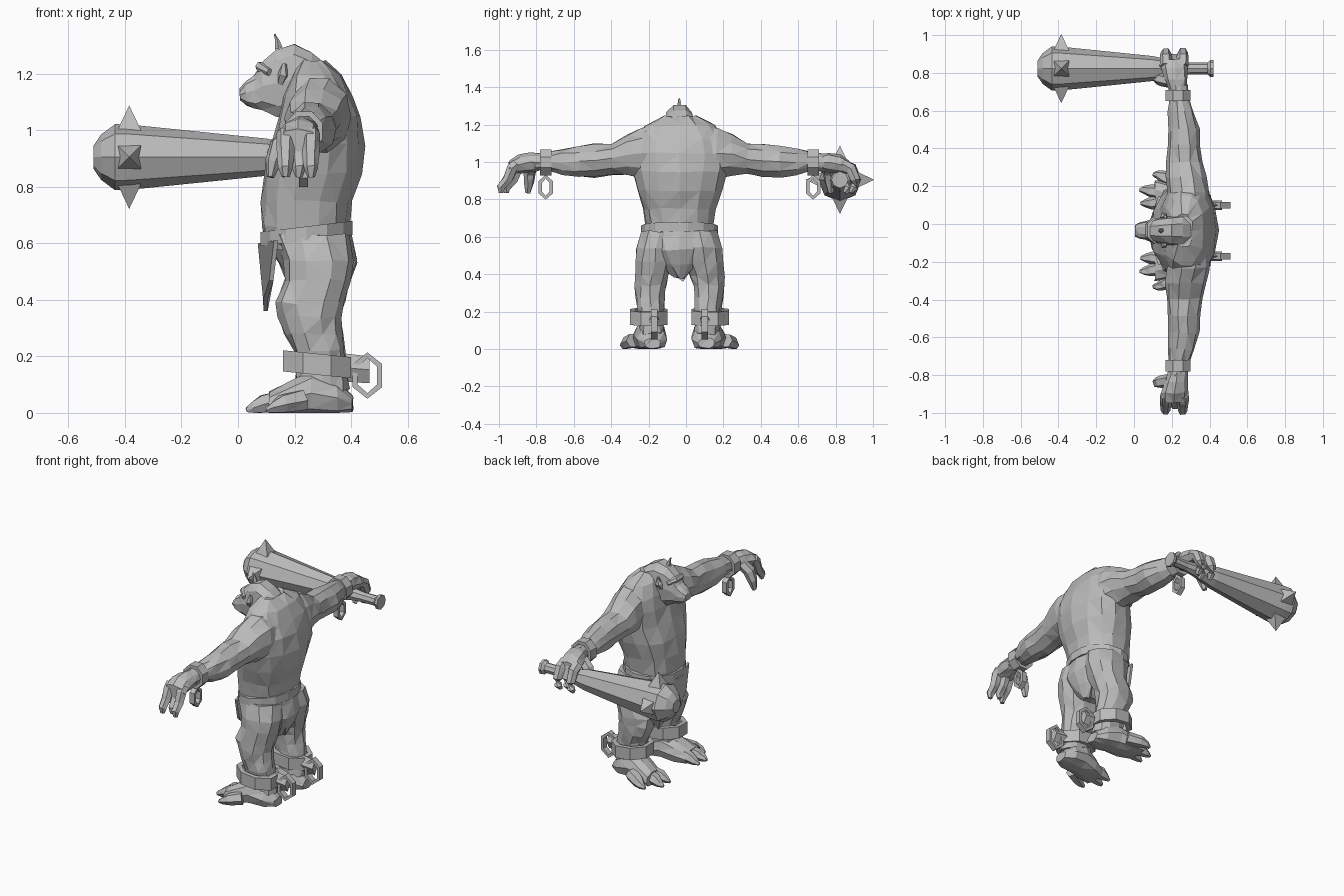
import bpy, bmesh, math, random
from mathutils import Vector

random.seed(4)
MIDLINE = -0.035
cube = bpy.data.objects.get("Cube")
if cube:
    bpy.data.objects.remove(cube, do_unlink=True)

stone = bpy.data.materials.new("stone_grey")
stone.use_nodes = True
GREY = (0.5, 0.5, 0.5, 1)
stone.diffuse_color = GREY
stone.node_tree.nodes["Principled BSDF"].inputs["Base Color"].default_value = GREY


def finish(name, bm, side=1, rough=0):
    """Roughen into facets, mirror to the wanted side and make the object."""
    if rough:
        for vert in bm.verts:
            vert.co += Vector([random.uniform(-rough, rough) for _ in range(3)])
            vert.co.z = max(vert.co.z, 0)
        bmesh.ops.triangulate(bm, faces=bm.faces[:])
    for vert in bm.verts:
        vert.co.y = MIDLINE + side * vert.co.y
    bmesh.ops.recalc_face_normals(bm, faces=bm.faces[:])
    mesh = bpy.data.meshes.new(name)
    bm.to_mesh(mesh)
    bm.free()
    mesh.materials.append(stone)
    obj = bpy.data.objects.new(name, mesh)
    bpy.context.collection.objects.link(obj)
    return obj


def skin(bm, loops):
    """Join rings of points into a closed body."""
    loops = [[bm.verts.new(p) for p in loop] for loop in loops]
    count = len(loops[0])
    for low, high in zip(loops, loops[1:]):
        for i in range(count):
            j = (i + 1) % count
            bm.faces.new((low[i], low[j], high[j], high[i]))
    bm.faces.new(loops[0])
    bm.faces.new(loops[-1])


def loft(name, axis, rings, sides=12, side=1, rough=0.006, power=1):
    """Each ring: place on the axis, then the low and high bound of the other two axes.
    A power below one makes the rings boxier."""
    def swell(value):
        return math.copysign(abs(value) ** power, value)
    loops = []
    for place, a_low, a_high, b_low, b_high in rings:
        loop = []
        for i in range(sides):
            turn = math.tau * i / sides
            point = [(a_low + a_high + (a_high - a_low) * swell(math.cos(turn))) / 2,
                     (b_low + b_high + (b_high - b_low) * swell(math.sin(turn))) / 2]
            point.insert("xyz".index(axis), place)
            loop.append(point)
        loops.append(loop)
    bm = bmesh.new()
    skin(bm, loops)
    return finish(name, bm, side, rough)


def tube(name, points, sides=6, side=1, rough=0.002):
    """Each point: position and radius."""
    spots = [Vector(p[:3]) for p in points]
    loops = []
    for i, point in enumerate(points):
        heading = spots[min(i + 1, len(spots) - 1)] - spots[max(i - 1, 0)]
        turn = heading.to_track_quat("Z", "Y")
        loops.append([spots[i] + turn @ Vector((math.cos(a), math.sin(a), 0)) * point[3]
                      for a in (math.tau * k / sides for k in range(sides))])
    bm = bmesh.new()
    skin(bm, loops)
    return finish(name, bm, side, rough)


def band(name, axis, centre, radii, wall, depth, sides, side=1, tilt=0):
    """Flat-sided hollow ring around an axis."""
    bm = bmesh.new()
    loops = []
    for inset, shift in ((0, -1), (0, 1), (wall, 1), (wall, -1)):
        loop = []
        for i in range(sides):
            turn = math.tau * (i + 0.5) / sides
            point = [(radii[0] - inset) * math.cos(turn), (radii[1] - inset) * math.sin(turn)]
            point.insert("xyz".index(axis), shift * depth / 2)
            point[2] += tilt * point[0]
            loop.append(bm.verts.new(Vector(point) + Vector(centre)))
        loops.append(loop)
    for k in range(4):
        for i in range(sides):
            j = (i + 1) % sides
            here, following = loops[k], loops[(k + 1) % 4]
            bm.faces.new((here[i], here[j], following[j], following[i]))
    return finish(name, bm, side)


# Torso, pelvis and waist band
loft("torso", "z", [
    (0.58, .1, .4, -.185, .185), (0.66, .085, .395, -.185, .185), (0.75, .085, .405, -.2, .2),
    (0.85, .09, .435, -.23, .23), (0.95, .12, .445, -.255, .255), (1.05, .14, .43, -.265, .265),
    (1.12, .155, .405, -.25, .25), (1.195, .185, .365, -.19, .19), (1.245, .215, .31, -.09, .09)],
    14, power=.85)
loft("pelvis_wrap", "z", [
    (0.38, .25, .35, -.03, .03), (0.45, .18, .395, -.11, .11),
    (0.53, .14, .425, -.17, .17), (0.6, .09, .41, -.2, .2), (0.64, .1, .4, -.19, .19)], 14)
band("waist_band", "z", (.243, 0, .635), (.167, .205), .03, .05, 14, tilt=.12)

# Cloth hanging in front, wrapped towards the hips
bm = bmesh.new()
cloth = [[(x + (0.6 - z) * .08 + y * y * 1.8, y, z) for y, z in
          ((-.18, .61), (0, .6), (.18, .61), (.14, .5), (.06, .42), (.02, .36),
           (-.04, .4), (-.13, .47))]
         for x in (.07, .085)]
skin(bm, cloth)
finish("front_cloth", bm)

# Head with brow, ears and tuft
loft("head", "x", [
    (.008, -.03, .03, 1.105, 1.15), (.03, -.045, .045, 1.088, 1.175),
    (.06, -.05, .05, 1.075, 1.2), (.085, -.06, .06, 1.07, 1.245),
    (.135, -.07, .07, 1.045, 1.29), (.2, -.08, .08, 1.045, 1.312), (.26, -.09, .09, 1.07, 1.28),
    (.33, -.08, .08, 1.1, 1.22)], 10, rough=.003, power=.8)
tube("brow", [(.11, -.064, 1.205, .012), (.08, -.03, 1.225, .018),
              (.08, .03, 1.225, .018), (.11, .064, 1.205, .012)])
tube("hair_tuft", [(.145, 0, 1.29, .014), (.137, 0, 1.32, .007), (.13, 0, 1.34, .004)], 5)

for side, label in ((1, "left_"), (-1, "right_")):
    tube(label + "ear", [(.15, .064, 1.165, .012), (.16, .076, 1.195, .02),
                         (.165, .074, 1.235, .008)], 5, side)
    # Arm
    loft(label + "arm", "y", [
        (.12, .2, .4, .9, 1.195), (.2, .175, .4, .91, 1.185), (.28, .165, .385, .925, 1.15),
        (.36, .17, .365, .93, 1.105), (.45, .175, .35, .915, 1.1), (.54, .18, .345, .915, 1.09),
        (.63, .18, .32, .93, 1.07), (.71, .185, .285, .95, 1.05), (.77, .18, .285, .95, 1.045)],
        10, side)
    # Hand with three fingers and a thumb
    loft(label + "palm", "y", [
        (.75, .18, .285, .955, 1.045), (.8, .165, .285, .945, 1.05),
        (.86, .145, .285, .935, 1.04), (.91, .145, .285, .925, 1.005)], 8, side, .004)
    for number, x in enumerate((.168, .215, .258)):
        reach = .945 - .03 * (number == 1) + .01 * side
        tube(f"{label}finger_{number}", [
            (x, .87, .99, .03), (x, reach - .04, .965, .032), (x, reach - .015, .905, .029),
            (x, reach - .02 * side, .865, .025), (x, reach - .01 - .03 * side, .835, .013)],
            6, side)
    tube(label + "thumb", [(.19, .79, .985, .034), (.145, .8, .945, .034),
                           (.125, .805, .89, .029), (.115, .81, .835, .014)], 6, side)
    # Wrist shackle and its hanging link
    band(label + "wrist_cuff", "y", (.233, .715, .998), (.072, .075), .02, .06, 8, side)
    band(label + "wrist_link", "x", (.232, .715, .865), (.044, .066), .02, .032, 6, side)

    # Leg
    loft(label + "leg", "z", [
        (.08, .2, .395, .08, .215), (.15, .205, .385, .08, .22), (.22, .2, .38, .08, .225),
        (.28, .165, .37, .08, .235), (.34, .14, .365, .07, .24), (.39, .13, .38, .055, .242),
        (.47, .165, .4, .03, .238), (.54, .16, .415, .015, .23), (.63, .13, .4, .01, .205)],
        10, side, power=.9)
    # Foot and toes
    loft(label + "foot", "x", [
        (.405, .1, .19, 0, .06), (.35, .065, .225, -.02, .12), (.26, .065, .24, -.02, .155),
        (.18, .085, .26, -.02, .115), (.11, .115, .27, -.015, .075)], 10, side, .004)
    for number, (x, y) in enumerate(((.035, .145), (.03, .215), (.1, .297))):
        tube(f"{label}toe_{number}", [
            (x + .13, y * .6 + .07, .045, .04), (x + .06, y * .9 + .015, .032, .035),
            (x + .025, y, .018, .022), (x, y, .01, .009)], 6, side)
    # Ankle shackle, its lug and link
    band(label + "ankle_cuff", "z", (.28, .165, .172), (.13, .108), .03, .075, 8, side, -.1)
    loft(label + "ankle_lug", "x", [(.38, .11, .16, .11, .21), (.465, .11, .16, .105, .2)],
         4, side, 0)
    band(label + "ankle_link", "y", (.458, .135, .132), (.06, .082), .02, .035, 6, side)

# Club along x, held in the left hand
HOLD_Y, HOLD_Z = .858, .905
club_profile = [(-.512, .04), (-.485, .08), (-.435, .117), (-.38, .115), (.1, .066), (.22, .04),
                (.3, .031), (.39, .031), (.405, .045), (.42, .045)]
loft("club", "x", [(x, HOLD_Y - r, HOLD_Y + r, HOLD_Z - r, HOLD_Z + r) for x, r in club_profile],
     8, rough=0)
for number in range(4):
    turn = math.tau * number / 4
    out = Vector((0, math.cos(turn), math.sin(turn)))
    across = out.cross(Vector((1, 0, 0)))
    hub = Vector((-.385, HOLD_Y, HOLD_Z))
    bm = bmesh.new()
    base = [bm.verts.new(hub + out * .095 + Vector((a * .042, 0, 0)) + across * b * .042)
            for a, b in ((-1, -1), (1, -1), (1, 1), (-1, 1))]
    tip = bm.verts.new(hub + out * .183)
    bm.faces.new(base)
    for i in range(4):
        bm.faces.new((base[i], base[(i + 1) % 4], tip))
    finish(f"club_spike_{number}", bm)
